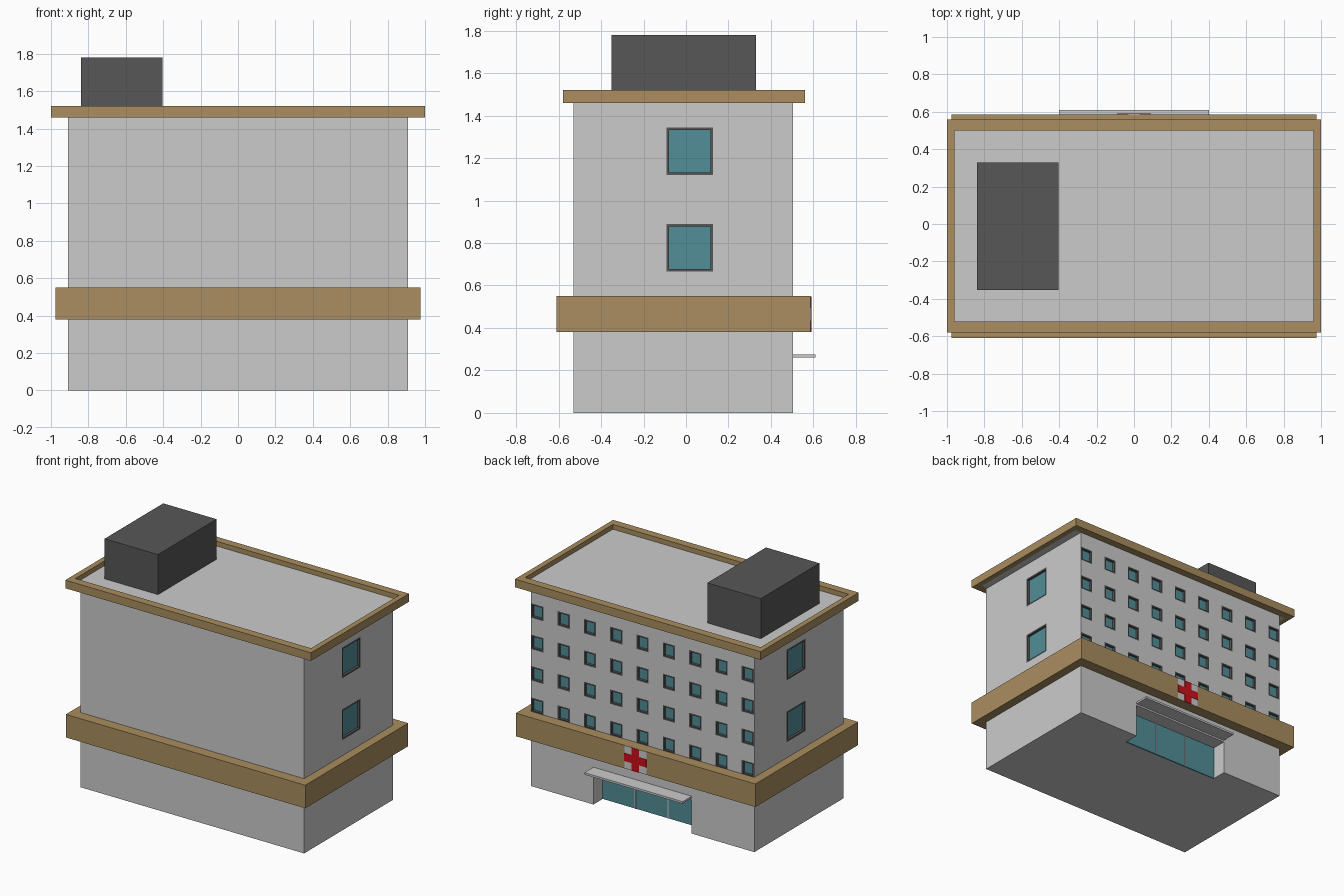
import bpy, bmesh
from mathutils import Matrix

if "Cube" in bpy.data.objects:
    bpy.data.objects.remove(bpy.data.objects["Cube"])


def material(name, rgb):
    m = bpy.data.materials.new(name)
    m.diffuse_color = (*rgb, 1)
    m.use_nodes = True
    m.node_tree.nodes["Principled BSDF"].inputs["Base Color"].default_value = m.diffuse_color
    return m


TAN = material("tan", (0.40, 0.27, 0.115))
DARK = material("dark_grey", (0.095, 0.095, 0.095))
TEAL = material("teal_glass", (0.085, 0.27, 0.31))
RED = material("red", (0.6, 0.005, 0.01))


def boxes(name, spans, mat=None):
    """One object from boxes given as (x0, x1, y0, y1, z0, z1)."""
    bm = bmesh.new()
    for x0, x1, y0, y1, z0, z1 in spans:
        bmesh.ops.create_cube(bm, size=1, matrix=Matrix.Translation(
            ((x0 + x1) / 2, (y0 + y1) / 2, (z0 + z1) / 2))
            @ Matrix.Diagonal((x1 - x0, y1 - y0, z1 - z0, 1)))
    me = bpy.data.meshes.new(name)
    bm.to_mesh(me)
    bm.free()
    ob = bpy.data.objects.new(name, me)
    bpy.context.collection.objects.link(ob)
    if mat:
        me.materials.append(mat)
    return ob


def border(u0, u1, v0, v1, tu, tv):
    """Four non-overlapping strips around a rectangle."""
    return [(u0, u0 + tu, v0, v1), (u1 - tu, u1, v0, v1),
            (u0 + tu, u1 - tu, v0, v0 + tv), (u0 + tu, u1 - tu, v1 - tv, v1)]


def cut(ob, cutter):
    cutter.hide_render = True
    cutter.hide_viewport = True
    mod = ob.modifiers.new("openings", 'BOOLEAN')
    mod.operation = 'DIFFERENCE'
    mod.solver = 'EXACT'
    mod.object = cutter


BX, Y0, Y1 = 0.91, -0.53, 0.505   # body half width and depth limits
DEPTH, GLASS = 0.03, 0.018        # window recess depths

# Windows: openings, frames and panes
holes, frames, panes = [], [], []
for row in range(4):
    zc = 1.293 - row * 0.231
    for col in range(9):
        xc = (col - 4) * 0.2143
        r = (xc - 0.05, xc + 0.05, zc - 0.053, zc + 0.053)
        holes.append((r[0], r[1], Y1 - DEPTH, Y1 + 0.05, r[2], r[3]))
        frames += [(a, b, Y1 - DEPTH, Y1, c, d) for a, b, c, d in border(*r, 0.011, 0.011)]
        panes.append((r[0] + .005, r[1] - .005, Y1 - DEPTH, Y1 - GLASS, r[2] + .005, r[3] - .005))
for side in (-1, 1):
    def sx(a, b):
        return tuple(sorted((side * a, side * b)))
    for z0, z1 in ((0.665, 0.89), (1.12, 1.345)):
        r = (-0.092, 0.128, z0, z1)
        holes.append((*sx(BX - DEPTH, BX + 0.05), *r))
        frames += [(*sx(BX - DEPTH, BX), *s) for s in border(*r, 0.012, 0.012)]
        panes.append((*sx(BX - DEPTH, BX - GLASS), r[0] + .006, r[1] - .006, z0 + .006, z1 - .006))

# Main block with window openings and entrance recess
body = boxes("building_body", [(-BX, BX, Y0, Y1, 0, 1.47)])
holes.append((-0.4, 0.4, 0.395, Y1 + 0.05, -0.1, 0.247))
cut(body, boxes("opening_cutter", holes))
boxes("window_frames", frames, DARK)
boxes("window_panes", panes, TEAL)

# Entrance glazing, mullions and canopy
boxes("entrance_glass", [(-0.4, 0.4, 0.385, 0.397, 0, 0.247)], TEAL)
boxes("entrance_mullions", [(x - .004, x + .004, 0.39, 0.401, 0, 0.247) for x in (-0.133, 0.133)])
boxes("entrance_canopy", [(-0.4, 0.4, Y1 - 0.01, 0.61, 0.26, 0.275)])

# Coloured band above the ground floor
boxes("floor_band", [(-0.975, 0.975, -0.61, 0.586, 0.38, 0.55)], TAN)

# Cross sign on its panel
ZC = 0.465
boxes("sign_panel", [(-0.09, 0.09, 0.58, 0.588, ZC - 0.084, ZC + 0.084)])
boxes("sign_cross", [(-0.03, 0.03, 0.58, 0.591, ZC - 0.084, ZC + 0.084),
                     (-0.09, -0.03, 0.58, 0.591, ZC - 0.029, ZC + 0.029),
                     (0.03, 0.09, 0.58, 0.591, ZC - 0.029, ZC + 0.029)], RED)

# Roof slab, parapet rim and rooftop plant room
boxes("roof_slab", [(-0.96, 0.96, -0.52, 0.502, 1.46, 1.485)])
boxes("roof_parapet", [(*s, 1.46, 1.52) for s in border(-1, 1, -0.58, 0.56, 0.04, 0.059)], TAN)
boxes("rooftop_plant_room", [(-0.84, -0.405, -0.352, 0.33, 1.48, 1.78)], DARK)
